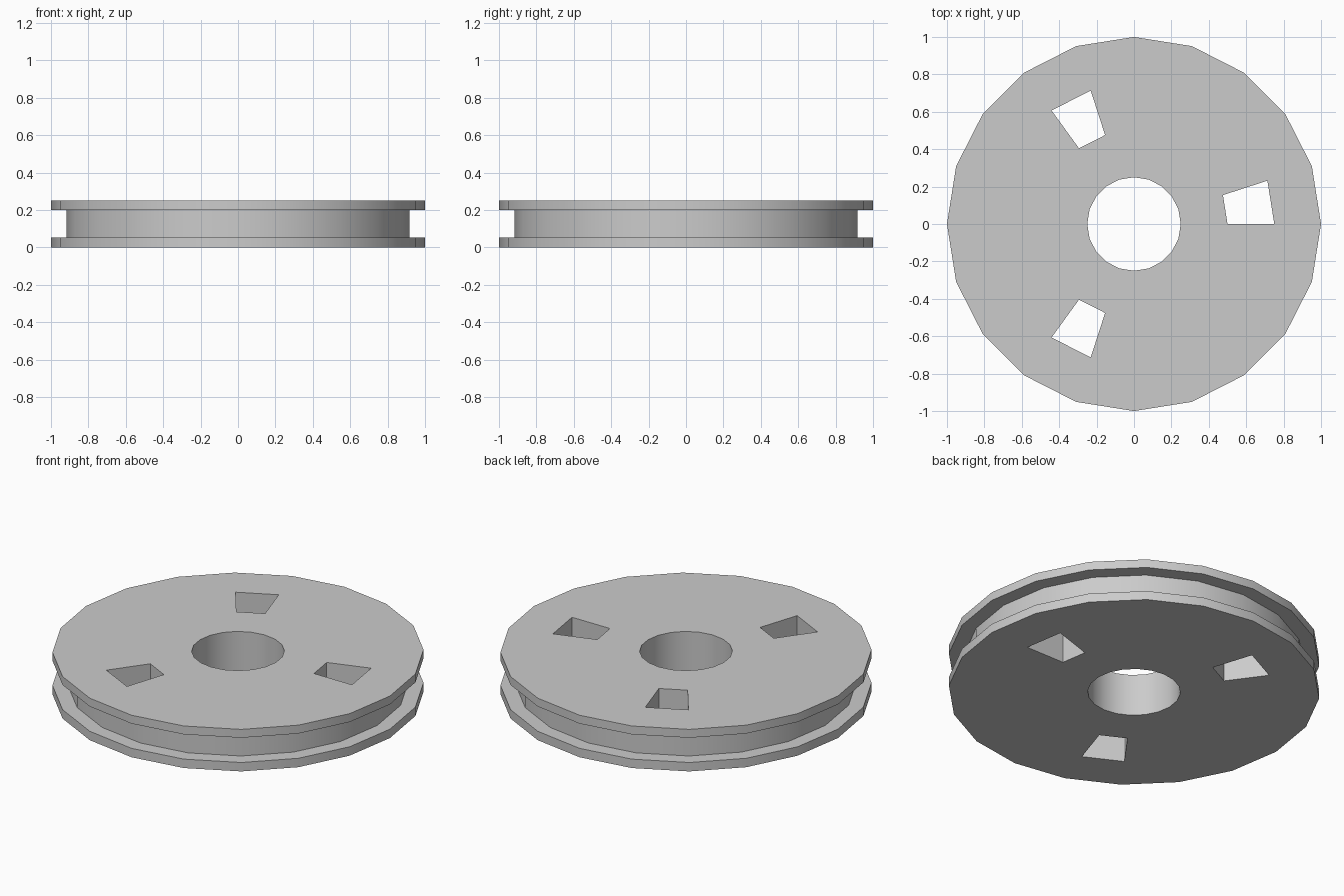
import bpy, bmesh
from math import cos, sin, tau

if "Cube" in bpy.data.objects:
    bpy.data.objects.remove(bpy.data.objects["Cube"])

SIDES = 20
HEIGHT = 0.25
WINDOWS = {0, 6, 13}          # sectors that are cut through
# closed half section (radius, z): bore, lower face, rim, groove, upper face
SECTION = [(0.25, HEIGHT), (0.25, 0), (0.5, 0), (0.75, 0), (1, 0), (1, 0.053),
           (0.917, 0.053), (0.917, 0.2), (1, 0.2), (1, HEIGHT),
           (0.75, HEIGHT), (0.5, HEIGHT)]
LOWER, UPPER = 2, 10          # section spans between radius 0.5 and 0.75

bm = bmesh.new()
rings = []
for i in range(SIDES):
    a = tau * i / SIDES
    rings.append([bm.verts.new((r * cos(a), r * sin(a), z)) for r, z in SECTION])

# sweep the section around, leaving the windows open
n = len(SECTION)
for i in range(SIDES):
    a, b = rings[i], rings[(i + 1) % SIDES]
    for j in range(n):
        if i in WINDOWS and j in (LOWER, UPPER):
            continue
        k = (j + 1) % n
        bm.faces.new((a[j], a[k], b[k], b[j]))

# window walls
for i in WINDOWS:
    a, b = rings[i], rings[(i + 1) % SIDES]
    low = [a[LOWER], a[LOWER + 1], b[LOWER + 1], b[LOWER]]
    high = [a[UPPER + 1], a[UPPER], b[UPPER], b[UPPER + 1]]
    for j in range(4):
        k = (j + 1) % 4
        bm.faces.new((low[j], low[k], high[k], high[j]))

bmesh.ops.recalc_face_normals(bm, faces=bm.faces)
mesh = bpy.data.meshes.new("grooved_wheel")
bm.to_mesh(mesh)
bm.free()
wheel = bpy.data.objects.new("grooved_wheel", mesh)
bpy.context.collection.objects.link(wheel)

# smooth round walls, crisp edges
bpy.context.view_layer.objects.active = wheel
wheel.select_set(True)
bpy.ops.object.shade_smooth_by_angle(angle=0.52)
